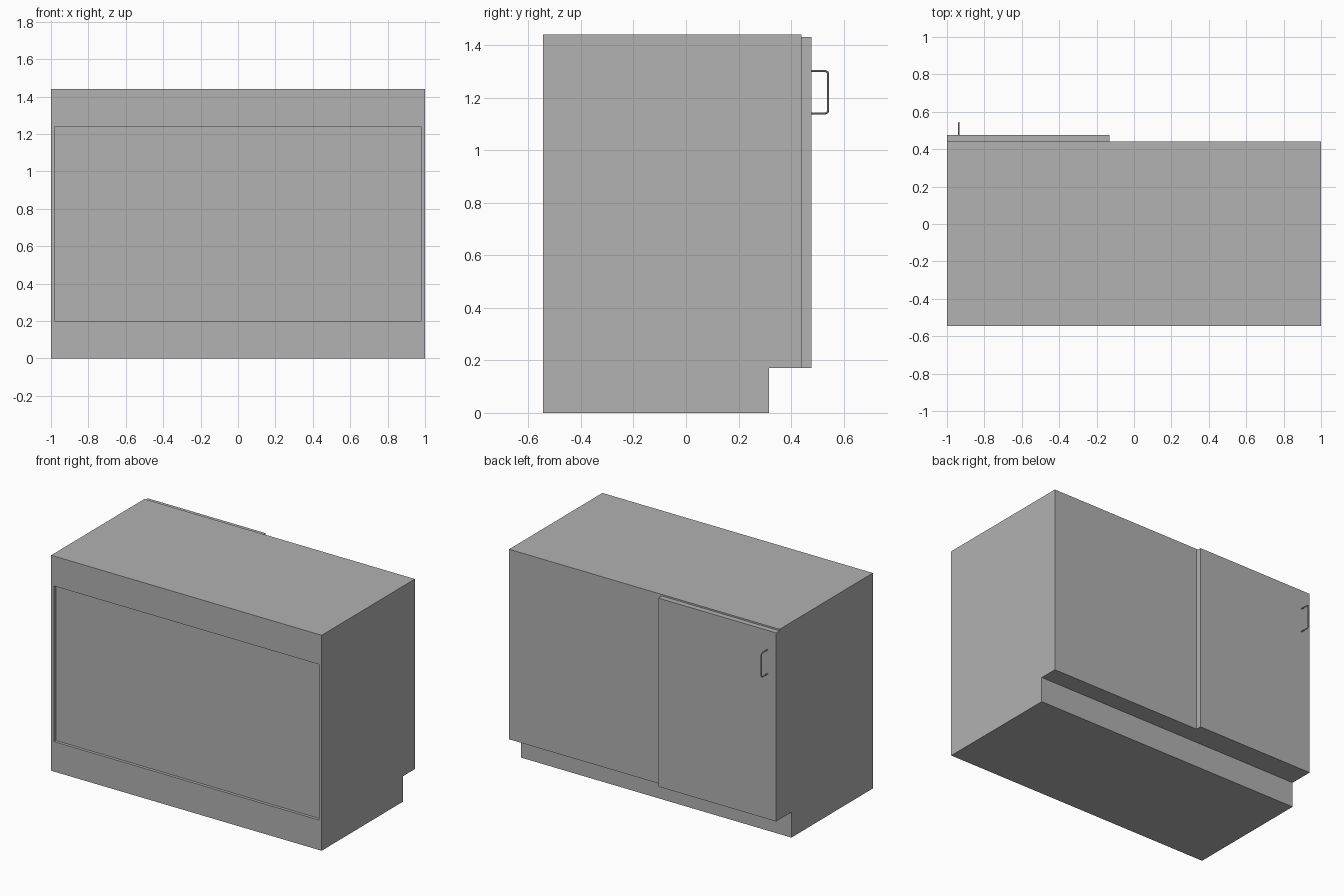
import bpy
import bmesh
import math
from mathutils import Vector

cube = bpy.data.objects.get("Cube")
if cube:
    bpy.data.objects.remove(cube, do_unlink=True)

# One plain grey for the whole cabinet
GREY = (0.445, 0.445, 0.445, 1)
grey = bpy.data.materials.new("cabinet_grey")
grey.use_nodes = True
grey.diffuse_color = GREY
grey.node_tree.nodes["Principled BSDF"].inputs["Base Color"].default_value = GREY


def finish(name, bm):
    mesh = bpy.data.meshes.new(name)
    bmesh.ops.recalc_face_normals(bm, faces=bm.faces)
    bm.to_mesh(mesh)
    bm.free()
    mesh.materials.append(grey)
    obj = bpy.data.objects.new(name, mesh)
    bpy.context.collection.objects.link(obj)
    return obj


# Carcass: side profile with toe kick, extruded across the width
FRONT, BACK, KICK, KICK_Z, TOP = -0.545, 0.44, 0.315, 0.17, 1.44
profile = [(FRONT, 0), (KICK, 0), (KICK, KICK_Z), (BACK, KICK_Z), (BACK, TOP), (FRONT, TOP)]
bm = bmesh.new()
side = bm.faces.new([bm.verts.new((-1, y, z)) for y, z in profile])
swept = bmesh.ops.extrude_face_region(bm, geom=[side])
bmesh.ops.translate(bm, vec=(2, 0, 0),
                    verts=[v for v in swept["geom"] if isinstance(v, bmesh.types.BMVert)])
bmesh.ops.recalc_face_normals(bm, faces=bm.faces)

# Recessed panel in the front face
panel = next(f for f in bm.faces if f.normal.y < -0.9)
bmesh.ops.inset_region(bm, faces=[panel], thickness=0.03)
for v in panel.verts:
    v.co.z = 0.2 if v.co.z < TOP / 2 else 1.24
bmesh.ops.inset_region(bm, faces=[panel], thickness=0, depth=0)
for v in panel.verts:
    v.co.y += 0.02
finish("cabinet_carcass", bm)

# Door on one half of the back
low, high = Vector((-1, BACK, KICK_Z)), Vector((-0.13, 0.477, 1.43))
bm = bmesh.new()
bmesh.ops.create_cube(bm, size=1)
bmesh.ops.scale(bm, vec=high - low, verts=bm.verts)
bmesh.ops.translate(bm, vec=(low + high) / 2, verts=bm.verts)
finish("cabinet_door", bm)

# Bow handle: a thin rod with rounded corners
ROD, BEND, OUT, LOW_Z, HIGH_Z = 0.004, 0.012, 0.541, 1.14, 1.301
path = [(0.47, LOW_Z)]
for centre_z, start in ((LOW_Z + BEND, -90), (HIGH_Z - BEND, 0)):
    for step in range(5):
        a = math.radians(start + step * 22.5)
        path.append((OUT - BEND + BEND * math.cos(a), centre_z + BEND * math.sin(a)))
path.append((0.47, HIGH_Z))
curve = bpy.data.curves.new("door_handle", "CURVE")
curve.dimensions = "3D"
curve.bevel_depth = ROD
curve.bevel_resolution = 2
spline = curve.splines.new("POLY")
spline.points.add(len(path) - 1)
for point, (y, z) in zip(spline.points, path):
    point.co = (-0.936, y, z, 1)
curve.materials.append(grey)
handle = bpy.data.objects.new("door_handle", curve)
bpy.context.collection.objects.link(handle)
bpy.ops.object.select_all(action="DESELECT")
handle.select_set(True)
bpy.context.view_layer.objects.active = handle
bpy.ops.object.convert(target="MESH")
bpy.ops.object.shade_smooth_by_angle()
